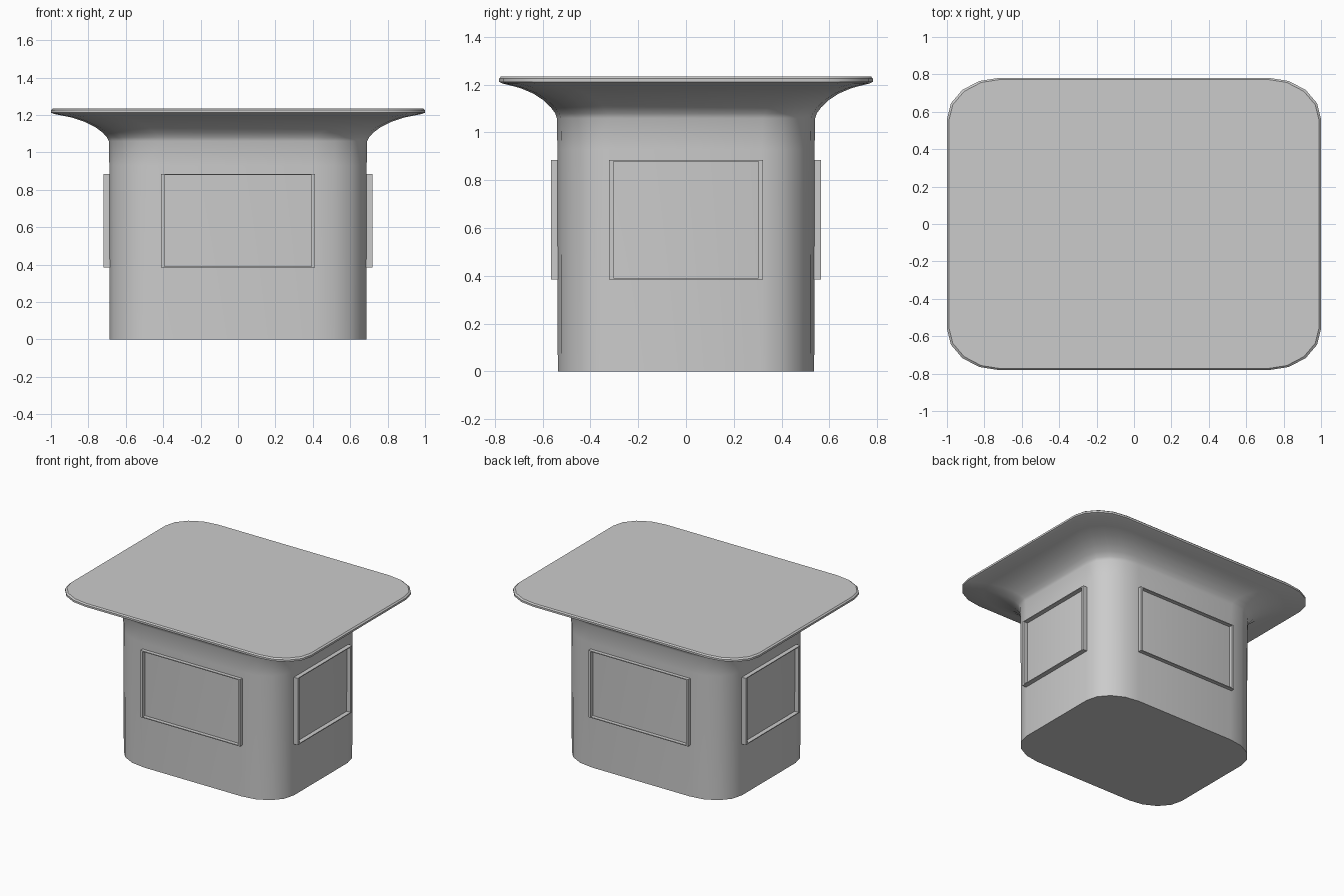
import bpy, bmesh, math

if "Cube" in bpy.data.objects:
    bpy.data.objects.remove(bpy.data.objects["Cube"])

RX, RY = 0.28, 0.22   # elliptical corner radii
SEG = 4               # segments per corner


def ring(bm, hx, hy, z):
    """Rounded rectangle of vertices at height z."""
    verts = []
    for k, (sx, sy) in enumerate([(1, 1), (-1, 1), (-1, -1), (1, -1)]):
        for i in range(SEG + 1):
            a = math.pi / 2 * (k + i / SEG)
            verts.append(bm.verts.new((sx * (hx - RX) + RX * math.cos(a),
                                       sy * (hy - RY) + RY * math.sin(a), z)))
    return verts


def finish(name, bm, smooth=True):
    bmesh.ops.recalc_face_normals(bm, faces=bm.faces)
    mesh = bpy.data.meshes.new(name)
    bm.to_mesh(mesh)
    bm.free()
    ob = bpy.data.objects.new(name, mesh)
    bpy.context.collection.objects.link(ob)
    if smooth:
        bpy.ops.object.select_all(action='DESELECT')
        ob.select_set(True)
        bpy.context.view_layer.objects.active = ob
        bpy.ops.object.shade_smooth_by_angle(angle=math.radians(32))
    return ob


def loft(name, profile):
    """Capped stack of rounded rectangles."""
    bm = bmesh.new()
    rings = [ring(bm, *p) for p in profile]
    for a, b in zip(rings, rings[1:]):
        n = len(a)
        for i in range(n):
            j = (i + 1) % n
            bm.faces.new((a[i], a[j], b[j], b[i]))
    bm.faces.new(rings[0])
    bm.faces.new(rings[-1])
    return finish(name, bm)


def window_frame(name, half_w, wall, out, angle):
    """Raised open rectangular frame on one wall."""
    z0, z1, side, lip = 0.385, 0.885, 0.018, 0.006
    inner = wall - 0.01
    bm = bmesh.new()
    bars = [(s * (half_w - side / 2), (z0 + z1) / 2, side, z1 - z0) for s in (-1, 1)]
    bars += [(0, z, 2 * (half_w - side), lip) for z in (z0 + lip / 2, z1 - lip / 2)]
    for x, z, w, h in bars:
        vs = bmesh.ops.create_cube(bm, size=1)['verts']
        bmesh.ops.scale(bm, vec=(w, out - inner, h), verts=vs)
        bmesh.ops.translate(bm, vec=(x, -(out + inner) / 2, z), verts=vs)
    ob = finish(name, bm, smooth=False)
    ob.rotation_euler.z = angle


# Kiosk body with flared canopy and flat roof
# (outward offset, height)
profile = [(-0.002, 0), (0, 0.93), (0.003, 1.06), (0.012, 1.08), (0.035, 1.105),
           (0.075, 1.135), (0.13, 1.163), (0.2, 1.186), (0.295, 1.205),
           (0.312, 1.212), (0.312, 1.226), (0.302, 1.235)]
loft("kiosk_body", [(0.688 + d, 0.538 + d * 0.78, z) for d, z in profile])

# Window frames on all four walls
window_frame("front_window_frame", 0.412, 0.538, 0.565, 0)
window_frame("right_window_frame", 0.322, 0.688, 0.72, math.pi / 2)
window_frame("back_window_frame", 0.412, 0.538, 0.565, math.pi)
window_frame("left_window_frame", 0.322, 0.688, 0.72, -math.pi / 2)
